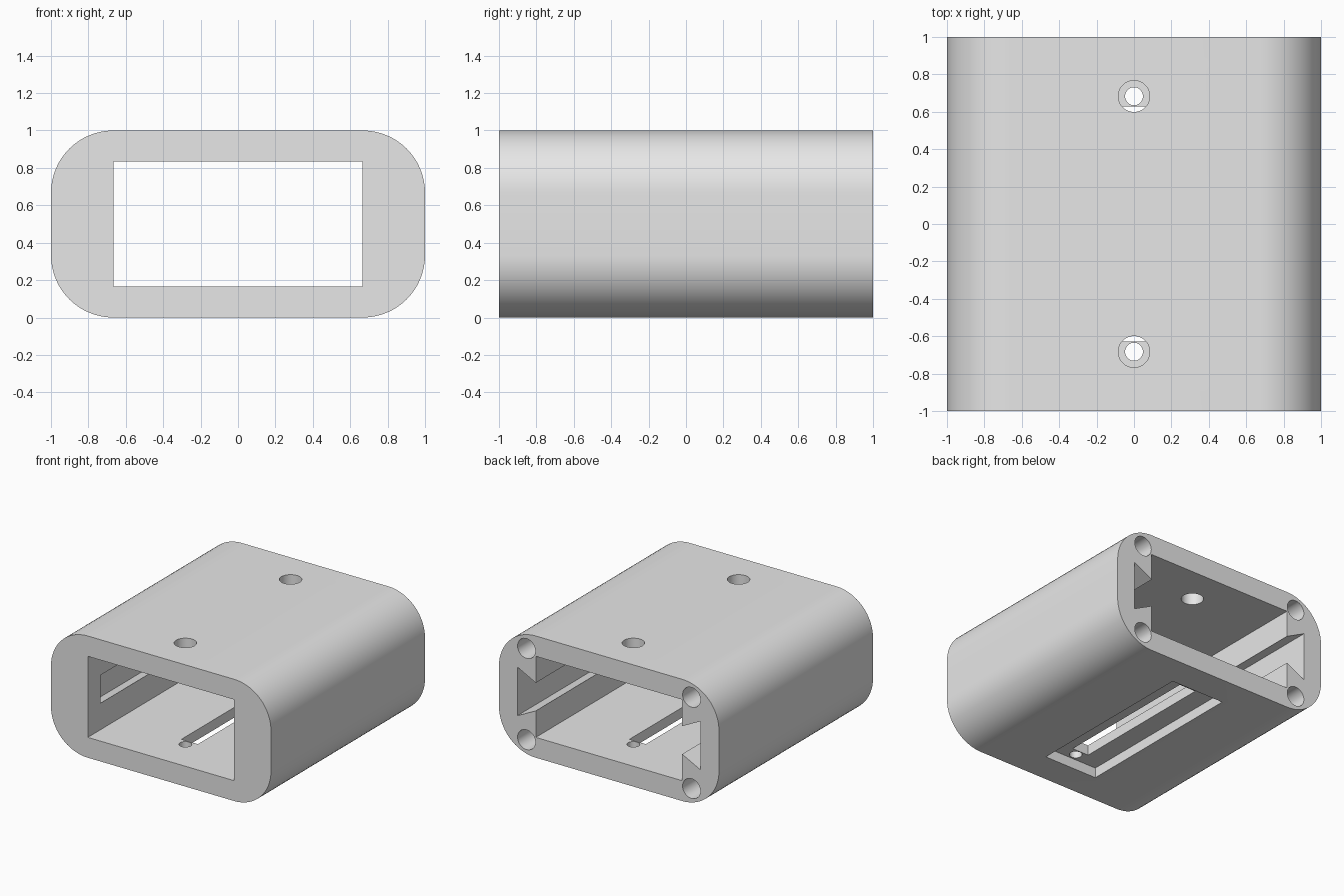
import bpy, bmesh, math
from mathutils import Vector

cube = bpy.data.objects.get("Cube")
if cube:
    bpy.data.objects.remove(cube, do_unlink=True)

grey = bpy.data.materials.new("plain grey")
grey.use_nodes = True
grey.diffuse_color = (0.8, 0.8, 0.8, 1)
grey.node_tree.nodes["Principled BSDF"].inputs["Base Color"].default_value = (0.8, 0.8, 0.8, 1)


def prism(name, outline, axis, start, end):
    """Extrude a 2D outline along y (outline is x, z) or z (outline is x, y)."""
    def place(a, b, t):
        return Vector((a, t, b)) if axis == "y" else Vector((a, b, t))
    bm = bmesh.new()
    face = bm.faces.new([bm.verts.new(place(a, b, start)) for a, b in outline])
    side = bmesh.ops.extrude_face_region(bm, geom=[face])["geom"]
    shift = place(0, 0, end - start)
    bmesh.ops.translate(bm, vec=shift, verts=[v for v in side if isinstance(v, bmesh.types.BMVert)])
    bmesh.ops.recalc_face_normals(bm, faces=bm.faces)
    mesh = bpy.data.meshes.new(name)
    bm.to_mesh(mesh)
    bm.free()
    mesh.materials.append(grey)
    obj = bpy.data.objects.new(name, mesh)
    bpy.context.collection.objects.link(obj)
    return obj


def rect(x0, x1, y0, y1):
    return [(x0, y0), (x1, y0), (x1, y1), (x0, y1)]


def arc(cx, cy, r, first, sweep, steps):
    angles = [math.radians(first + sweep * i / steps) for i in range(steps + 1)]
    return [(cx + r * math.cos(a), cy + r * math.sin(a)) for a in angles]


def circle(cx, cy, r):
    return arc(cx, cy, r, 0, 360, 40)[:-1]


# Rounded outer shell
R = 1 / 3
outline = []
for k, (sx, cz) in enumerate([(1, 1 - R), (-1, 1 - R), (-1, R), (1, R)]):
    outline += arc(sx * (1 - R), cz, R, 90 * k, 90, 16)
body = prism("housing_body", outline, "y", -1, 1)

# Rectangular opening from front to back
W, LOW, HIGH = 0.665, 0.167, 0.833
cutters = [prism("opening_cutter", rect(-W, W, LOW, HIGH), "y", -1.2, 1.2)]

# Dovetail grooves, closed at the front, and screw holes in the back
for s in (-1, 1):
    half = [(0.6, 0.115), (W, 0.115), (0.833, 0.2)]
    groove = [(s * x, 0.5 - h) for x, h in half] + [(s * x, 0.5 + h) for x, h in reversed(half)]
    cutters.append(prism("groove_cutter", groove, "y", -0.835, 1.2))
    for z in (0.125, 0.875):
        cutters.append(prism("screw_hole_cutter", circle(s * 0.75, z, 0.081), "y", 0.4, 1.2))

# Recess under the floor and the long slot through it
cutters.append(prism("recess_cutter", rect(-0.243, 0.243, -0.743, 0.743), "z", -0.2, 0.083))
cutters.append(prism("slot_cutter", rect(-0.075, 0.075, -0.628, 0.628), "z", -0.2, 0.4))

# Wide holes in the roof above small holes in the floor
for y in (-0.683, 0.683):
    cutters.append(prism("roof_hole_cutter", circle(0, y, 0.084), "z", 0.6, 1.2))
    cutters.append(prism("floor_hole_cutter", circle(0, y, 0.048), "z", -0.2, 0.4))

bpy.context.view_layer.objects.active = body
for cutter in cutters:
    mod = body.modifiers.new(cutter.name, "BOOLEAN")
    mod.operation = "DIFFERENCE"
    mod.solver = "EXACT"
    mod.object = cutter
    bpy.ops.object.modifier_apply(modifier=mod.name)
    bpy.data.objects.remove(cutter, do_unlink=True)

bpy.ops.object.select_all(action="DESELECT")
body.select_set(True)
bpy.ops.object.shade_smooth_by_angle(angle=math.radians(30))
